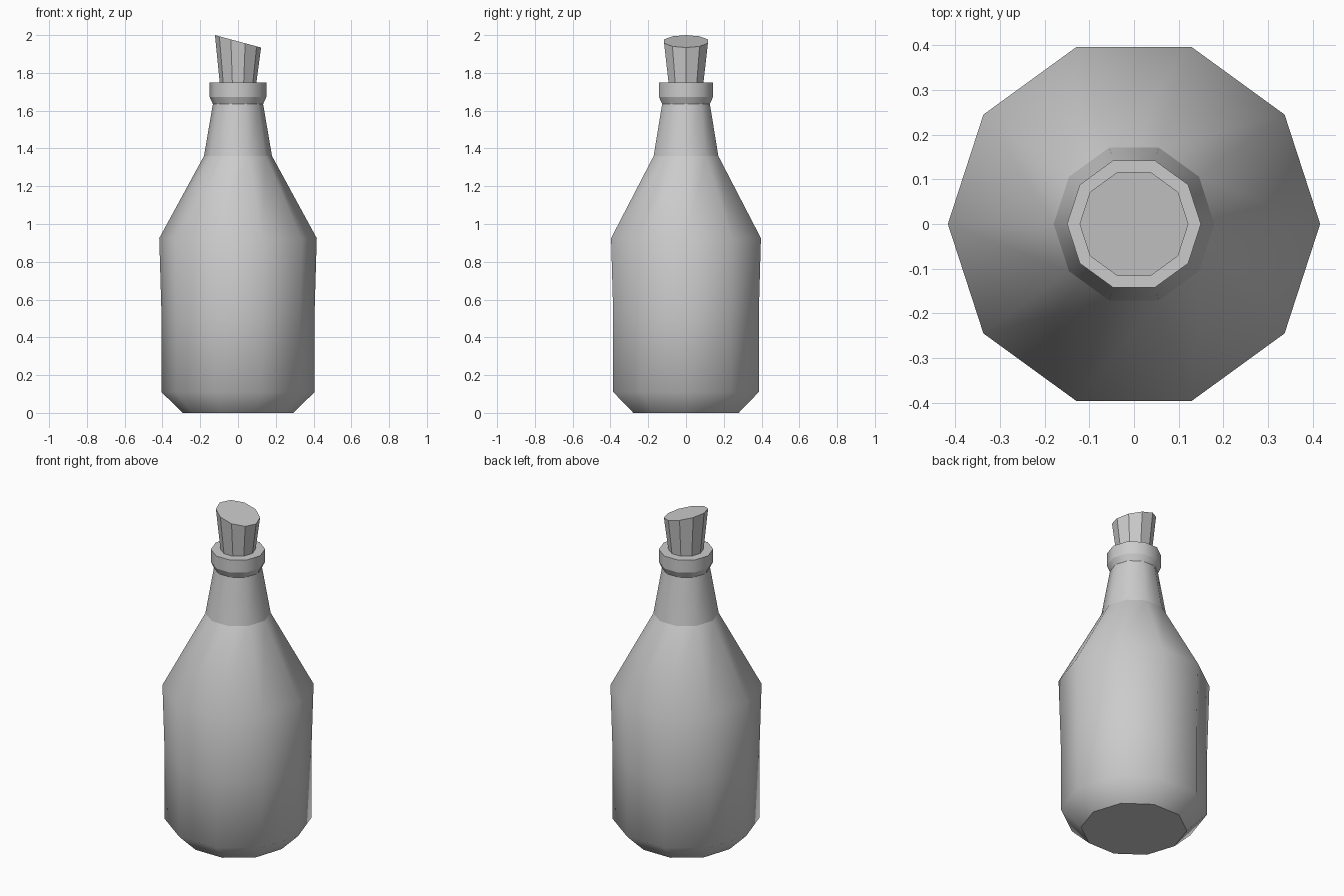
import bpy, bmesh
from math import cos, sin, tau

SIDES = 10

cube = bpy.data.objects.get("Cube")
if cube:
    bpy.data.objects.remove(cube, do_unlink=True)

grey = bpy.data.materials.new("plain grey")
grey.use_nodes = True
colour = (0.6, 0.6, 0.6, 1)
grey.diffuse_color = colour
grey.node_tree.nodes["Principled BSDF"].inputs["Base Color"].default_value = colour


def lathe(name, profile, sharp_rings=(), smooth=True, slant=0):
    """Spin (radius, z) points into a closed solid; slant tilts the top ring."""
    bm = bmesh.new()
    rings = []
    for i, (r, z) in enumerate(profile):
        tilt = slant if i == len(profile) - 1 else 0
        angles = [tau * k / SIDES for k in range(SIDES)]
        rings.append([bm.verts.new((r * cos(a), r * sin(a), z - tilt * r * cos(a)))
                      for a in angles])
    for low, high in zip(rings, rings[1:]):
        for k in range(SIDES):
            n = (k + 1) % SIDES
            bm.faces.new((low[k], low[n], high[n], high[k])).smooth = smooth
    bm.faces.new(rings[0][::-1])
    bm.faces.new(rings[-1])
    # Hard creases around the chosen rings
    for i in sharp_rings:
        for k in range(SIDES):
            bm.edges.get((rings[i][k], rings[i][(k + 1) % SIDES])).smooth = False
    mesh = bpy.data.meshes.new(name)
    bm.to_mesh(mesh)
    bm.free()
    mesh.materials.append(grey)
    obj = bpy.data.objects.new(name, mesh)
    bpy.context.collection.objects.link(obj)
    return obj


# Bottle: base bevel, body, shoulder, neck and lip
bottle = [(0.293, 0), (0.405, 0.11), (0.405, 0.52), (0.417, 0.925),
          (0.18, 1.36), (0.133, 1.635), (0.15, 1.672), (0.15, 1.748)]
lathe("bottle", bottle, sharp_rings=(0, 4, 5, 6, 7))

# Tapered cork with a slanted top
lathe("cork", [(0.095, 1.73), (0.122, 1.967)], smooth=False, slant=0.27)
